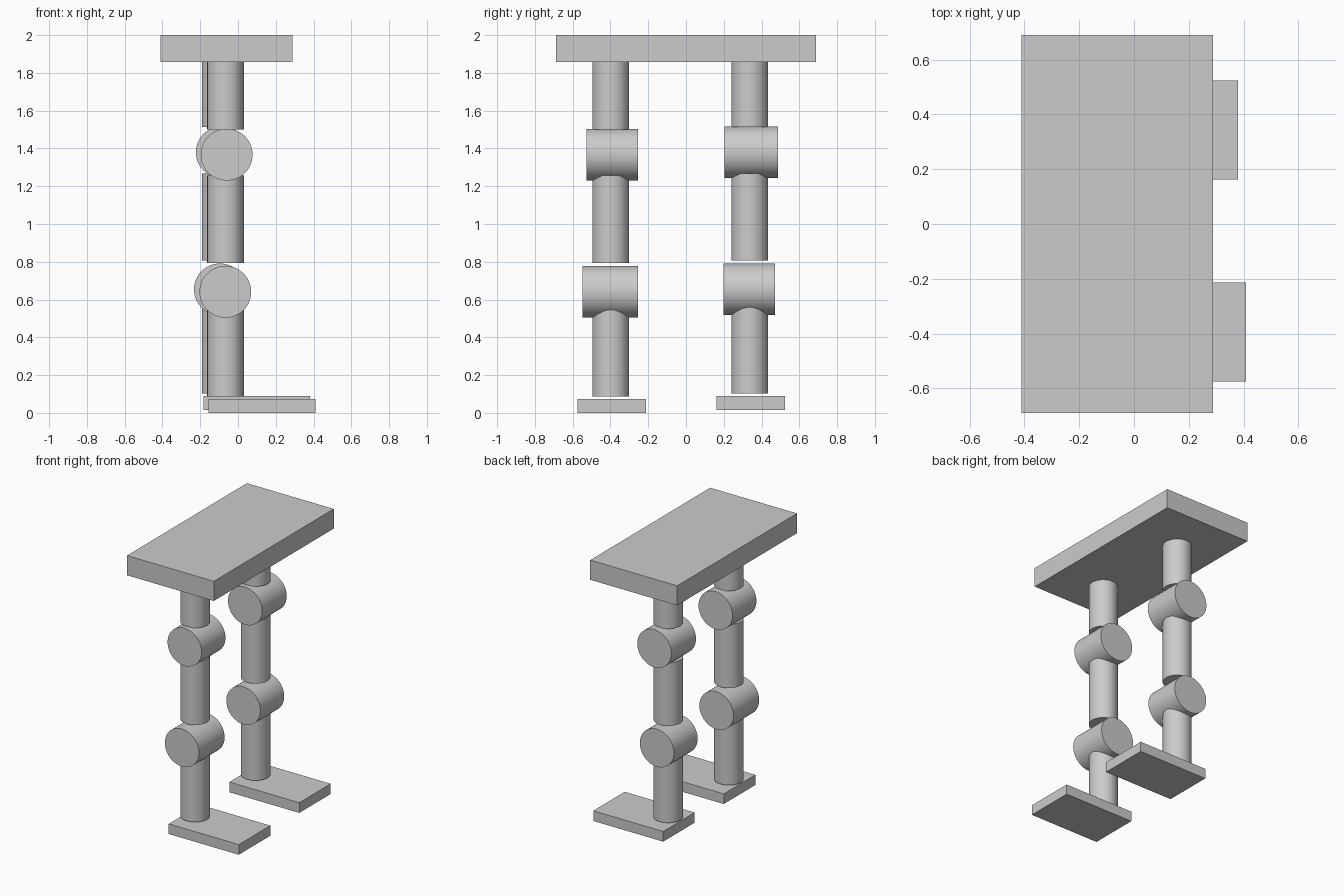
import bpy
from math import radians
from mathutils import Vector

cube = bpy.data.objects.get("Cube")
if cube:
    bpy.data.objects.remove(cube, do_unlink=True)

# Single plain grey finish
grey = bpy.data.materials.new("light grey")
grey.use_nodes = True
colour = (0.6, 0.6, 0.6, 1)
grey.diffuse_color = colour
grey.node_tree.nodes["Principled BSDF"].inputs["Base Color"].default_value = colour

LIMB_RADIUS = 0.097
JOINT_RADIUS = 0.137


def box(name, low, high):
    low, high = Vector(low), Vector(high)
    bpy.ops.mesh.primitive_cube_add(size=1, location=(low + high) / 2)
    ob = bpy.context.object
    ob.name = name
    ob.scale = high - low
    bpy.ops.object.transform_apply(location=False, rotation=False, scale=True)
    ob.data.materials.append(grey)


def cylinder(name, start, end, radius):
    start, end = Vector(start), Vector(end)
    axis = end - start
    bpy.ops.mesh.primitive_cylinder_add(
        vertices=64, radius=radius, depth=axis.length, location=(start + end) / 2,
        rotation=axis.to_track_quat("Z", "Y").to_euler())
    ob = bpy.context.object
    ob.name = name
    ob.data.materials.append(grey)
    bpy.ops.object.shade_smooth_by_angle(angle=radians(40))


def leg(side, x, y, limbs, joints, foot):
    # Upright limb segments
    for part, (bottom, top) in zip(("hip", "thigh", "shin"), limbs):
        cylinder(f"{side}_{part}", (x, y, bottom), (x, y, top), LIMB_RADIUS)
    # Joint barrels lying along y
    for part, (jx, jz, y0, y1) in zip(("upper_joint", "knee_joint"), joints):
        cylinder(f"{side}_{part}", (jx, y0, jz), (jx, y1, jz), JOINT_RADIUS)
    box(f"{side}_foot", *foot)


# Body slab
box("body_slab", (-0.411, -0.689, 1.857), (0.288, 0.689, 2.0))

# Front leg
leg("front", -0.066, -0.398,
    [(1.5, 1.87), (0.794, 1.256), (0.088, 0.57)],
    [(-0.06, 1.367, -0.528, -0.254), (-0.067, 0.641, -0.549, -0.254)],
    ((-0.155, -0.575, 0.0), (0.409, -0.213, 0.074)))

# Rear leg, standing slightly higher
leg("rear", -0.094, 0.337,
    [(1.513, 1.87), (0.807, 1.268), (0.102, 0.58)],
    [(-0.086, 1.38, 0.204, 0.487), (-0.096, 0.654, 0.199, 0.472)],
    ((-0.183, 0.162, 0.015), (0.38, 0.523, 0.089)))
